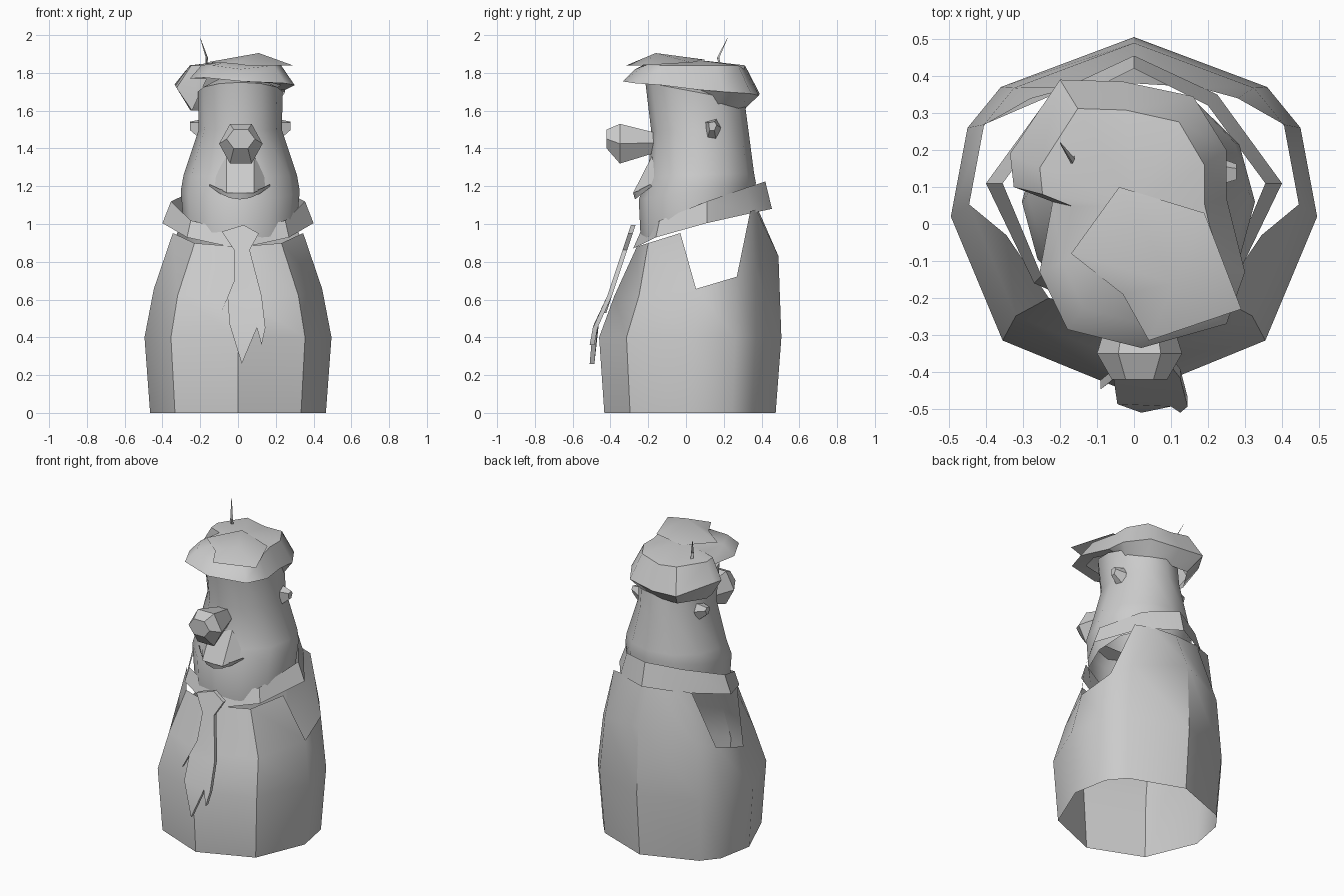
import bpy
import bmesh
from math import sin, cos, pi, radians
from mathutils import Vector

default_cube = bpy.data.objects.get("Cube")
if default_cube:
    bpy.data.objects.remove(default_cube, do_unlink=True)

grey = bpy.data.materials.new("plain grey")
grey.use_nodes = True
colour = (0.6, 0.6, 0.6, 1)
grey.diffuse_color = colour
grey.node_tree.nodes["Principled BSDF"].inputs["Base Color"].default_value = colour


def finish(name, bm, angle=35):
    """Turn a bmesh into a named, shaded object."""
    bmesh.ops.recalc_face_normals(bm, faces=bm.faces)
    mesh = bpy.data.meshes.new(name)
    bm.to_mesh(mesh)
    bm.free()
    obj = bpy.data.objects.new(name, mesh)
    bpy.context.collection.objects.link(obj)
    mesh.materials.append(grey)
    bpy.ops.object.select_all(action="DESELECT")
    obj.select_set(True)
    bpy.context.view_layer.objects.active = obj
    bpy.ops.object.shade_smooth_by_angle(angle=radians(angle))
    return obj


def loft(name, rings, cap_start=False, cap_end=False, apex=None, holes=(), angle=35):
    """Join closed rings of points; holes lists (ring, column) faces left open."""
    bm = bmesh.new()
    loops = [[bm.verts.new(p) for p in ring] for ring in rings]
    count = len(loops[0])
    for r, (low, high) in enumerate(zip(loops, loops[1:])):
        for c in range(count):
            if (r, c) not in holes:
                n = (c + 1) % count
                bm.faces.new((low[c], low[n], high[n], high[c]))
    if cap_start:
        bm.faces.new(loops[0])
    if cap_end:
        bm.faces.new(loops[-1])
    if apex:
        tip = bm.verts.new(apex)
        for c in range(count):
            bm.faces.new((loops[-1][c], loops[-1][(c + 1) % count], tip))
    return finish(name, bm, angle)


def mirrored(half):
    """Complete a half outline that starts and ends on the centre line."""
    return half + [(-x, y) for x, y in reversed(half[1:-1])]


def tilted(outline, front_z, back_z, power=1.0, scale=1.0, shift=0.0):
    """Scale an outline and raise it from front to back."""
    pts = [(x * scale, y * scale + shift) for x, y in outline]
    low = min(y for x, y in pts)
    span = max(y for x, y in pts) - low
    return [(x, y, front_z + (back_z - front_z) * ((y - low) / span) ** power)
            for x, y in pts]


def oval(sides, rx, front, back):
    """Oval outline between a front and a back depth."""
    mid, ry = (front + back) / 2, (back - front) / 2
    return [(rx * sin(2 * pi * i / sides) + 0.012, mid + ry * cos(2 * pi * i / sides))
            for i in range(sides)]


# Hollow body with an open arm hole on each side
hull = mirrored([(0, .505), (.36, .37), (.45, .26), (.495, .02), (.355, -.315), (0, -.46)])
collar = mirrored([(0, .38), (.17, .37), (.28, .34), (.345, -.03), (.23, -.2), (0, -.26)])
loft("body", [
    tilted(hull, 0, 0, scale=.94),
    tilted(hull, .4, .4),
    tilted(hull, .62, .83, power=2.5, scale=.9, shift=.035),
    tilted(collar, .88, 1.08),
], holes=[(2, 2), (2, 7)])

# Scarf band sloping down to the front
scarf_low = mirrored([(0, .455), (.225, .35), (.4, .11), (.27, -.16), (0, -.28)])
scarf_top = mirrored([(0, .42), (.2, .32), (.355, .11), (.25, -.14), (0, -.24)])
loft("scarf", [tilted(scarf_low, .87, 1.08, power=.7),
               tilted(scarf_top, .96, 1.225, power=.8)])

# Head, narrowing from the jaw up to the forehead
loft("head", [
    tilted(oval(12, .3, -.24, .35), .92, 1.1),
    tilted(oval(12, .315, -.25, .37), 1.13, 1.22),
    tilted(oval(12, .3, -.2, .36), 1.25, 1.27),
    tilted(oval(12, .22, -.185, .33), 1.5, 1.5),
    tilted(oval(12, .225, -.215, .31), 1.75, 1.65),
], apex=(0, 0, 1.82))


# Six-sided nose
def nose_ring(y, rx, rz, z):
    return [(.015 + rx * cos(pi * i / 3), y, z + rz * sin(pi * i / 3) / sin(pi / 3))
            for i in range(6)]


loft("nose", [nose_ring(-.17, .06, .055, 1.43), nose_ring(-.35, .115, .105, 1.425),
              nose_ring(-.42, .075, .05, 1.45)], cap_end=True)

# Upper lip wedge below the nose
bm = bmesh.new()
brow = [bm.verts.new((x, -.18, 1.36)) for x in (-.06, .085)]
lip = [bm.verts.new((x, -.28, 1.165)) for x in (-.06, .085)]
corner = [bm.verts.new((x, -.15, 1.21)) for x in (-.15, .17)]
for face in ((brow[0], brow[1], lip[1], lip[0]), (brow[0], lip[0], corner[0]),
             (brow[1], corner[1], lip[1]), (lip[0], lip[1], corner[1], corner[0])):
    bm.faces.new(face)
finish("upper_lip", bm, 20)

# Thin crescent smile
bm = bmesh.new()
upper, lower = [], []
for i in range(7):
    t = i / 3 - 1
    y = -.27 + .09 * t * t
    upper.append(bm.verts.new((.01 + .16 * t, y - .01, 1.165 + .045 * t * t)))
    lower.append(bm.verts.new((.01 + .16 * t, y, 1.13 + .07 * t * t)))
for i in range(6):
    bm.faces.new((upper[i], lower[i], lower[i + 1], upper[i + 1]))
finish("mouth", bm)

# Small cupped ears
ear = [(.1, 1.54), (.16, 1.555), (.185, 1.51), (.16, 1.44), (.11, 1.44)]
for side, word in ((1, "left"), (-1, "right")):
    base = [(.012 + side * .2, y, z) for y, z in ear]
    rim = [(.012 + side * .265, .14 + (y - .14) * .5, 1.52 + (z - 1.5) * .4) for y, z in ear]
    loft(word + "_ear", [base, rim], cap_end=True)

# Hair cap: fringe in front, thick roll at the back
fringe = [(-.18, -.285, 1.775), (.02, -.335, 1.755), (.25, -.27, 1.745), (.3, -.13, 1.735),
          (.25, .07, 1.71), (.25, .2, 1.7), (.16, .345, 1.69), (-.03, .385, 1.68),
          (-.2, .39, 1.69), (-.335, .19, 1.74), (-.325, .1, 1.72), (-.22, .06, 1.77),
          (-.255, -.13, 1.77)]
under = [(x * .75, y * .78, 1.6 if y > .08 else z) for x, y, z in fringe]
crown = [(x * .76, y * .8, 1.84 if abs(x) > .1 else 1.82) for x, y, z in fringe]
loft("hair", [under, fringe, crown], apex=(0, .05, 1.87), angle=45)

# Swept tuft over the forehead
bm = bmesh.new()
edge = [bm.verts.new(p) for p in ((.29, -.23, 1.84), (.04, -.315, 1.84), (-.03, -.19, 1.85),
                                  (-.17, -.08, 1.855), (-.04, .1, 1.87), (.19, .03, 1.855))]
peak = bm.verts.new((.11, -.16, 1.905))
for a, b in zip(edge, edge[1:] + edge[:1]):
    bm.faces.new((a, b, peak))
finish("hair_tuft", bm, 45)

# Single stray hair
loft("stray_hair", [[(x + d, y + d, z) for d in (-w, w)] + [(x, y - w, z)]
                    for x, y, z, w in ((-.17, .19, 1.8, .005), (-.165, .17, 1.88, .006),
                                       (-.2, .22, 1.985, .001))])


# Hanging scarf ends: a flat outline bent along the belly and given thickness
def tail(name, outline):
    bm = bmesh.new()
    face = bm.faces.new([bm.verts.new((x, -.265 - .2 * min(1, (1 - z) / .6) - .02 * (z < .5), z))
                         for x, z in outline])
    extra = bmesh.ops.extrude_face_region(bm, geom=[face])
    for v in extra["geom"]:
        if isinstance(v, bmesh.types.BMVert):
            v.co += Vector((0, -.025, 0))
    bmesh.ops.triangulate(bm, faces=bm.faces)
    finish(name, bm, 40)


tail("scarf_knot", [(-.085, .96), (-.02, .86), (.06, .86), (.11, .95), (.03, .995)])
tail("scarf_end", [(-.02, .87), (-.02, .7), (-.09, .53), (-.055, .61), (-.045, .47), (.02, .26),
                   (.1, .45), (.125, .36), (.145, .45), (.125, .62), (.06, .87)])
